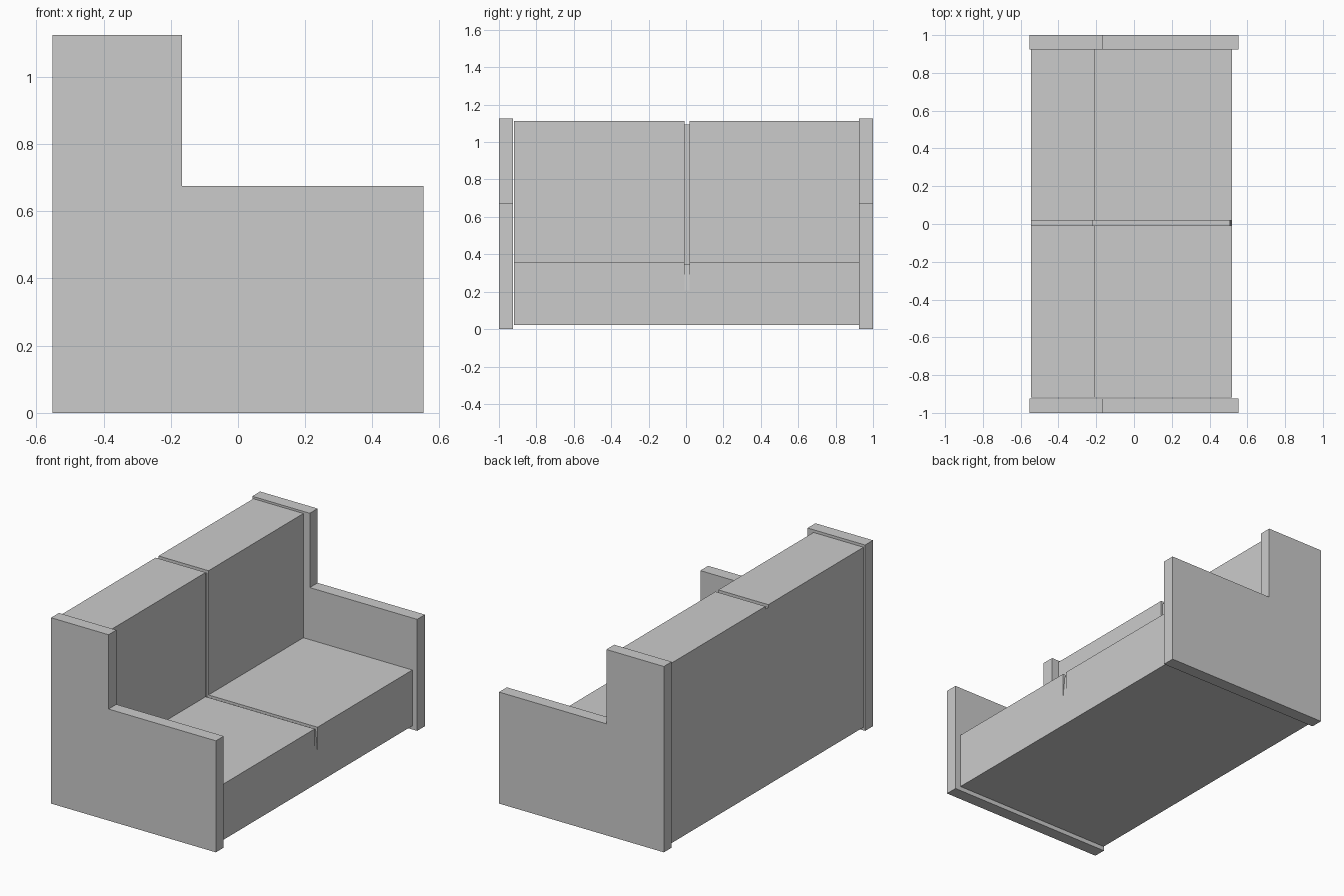
import bpy
import bmesh

if "Cube" in bpy.data.objects:
    bpy.data.objects.remove(bpy.data.objects["Cube"])


def prism(name, profile, y0, y1):
    """Extrude an (x, z) profile along y."""
    bm = bmesh.new()
    face = bm.faces.new([bm.verts.new((x, y0, z)) for x, z in profile])
    ext = bmesh.ops.extrude_face_region(bm, geom=[face])
    verts = [g for g in ext["geom"] if isinstance(g, bmesh.types.BMVert)]
    bmesh.ops.translate(bm, verts=verts, vec=(0, y1 - y0, 0))
    bmesh.ops.recalc_face_normals(bm, faces=bm.faces)
    mesh = bpy.data.meshes.new(name)
    bm.to_mesh(mesh)
    bm.free()
    obj = bpy.data.objects.new(name, mesh)
    bpy.context.collection.objects.link(obj)
    return obj


def stepped(back, front, bottom, top, step_x, step_z):
    """L-shaped side profile: tall backrest, low front."""
    return [(back, bottom), (front, bottom), (front, step_z),
            (step_x, step_z), (step_x, top), (back, top)]


# Side panels with low armrests
arm_profile = stepped(-0.552, 0.552, 0.0, 1.125, -0.167, 0.675)
for side, y0 in (("left", -1.0), ("right", 0.925)):
    prism(side + "_arm_panel", arm_profile, y0, y0 + 0.075)

# Seat and backrest body
body = prism("seat_and_backrest",
             stepped(-0.545, 0.52, 0.022, 1.112, -0.21, 0.36), -0.919, 0.925)

# Shallow seam between the two cushions, fading out down the front
seam = prism("seam_cutter",
             [(-0.6, 1.095), (-0.22, 1.095), (-0.22, 0.345), (0.507, 0.345),
              (0.53, 0.1), (0.6, 0.1), (0.6, 0.5), (0.0, 0.5),
              (0.0, 1.2), (-0.6, 1.2)], -0.009, 0.018)
seam.hide_render = True
seam.display_type = 'WIRE'
cut = body.modifiers.new("seam", 'BOOLEAN')
cut.operation = 'DIFFERENCE'
cut.solver = 'EXACT'
cut.object = seam
